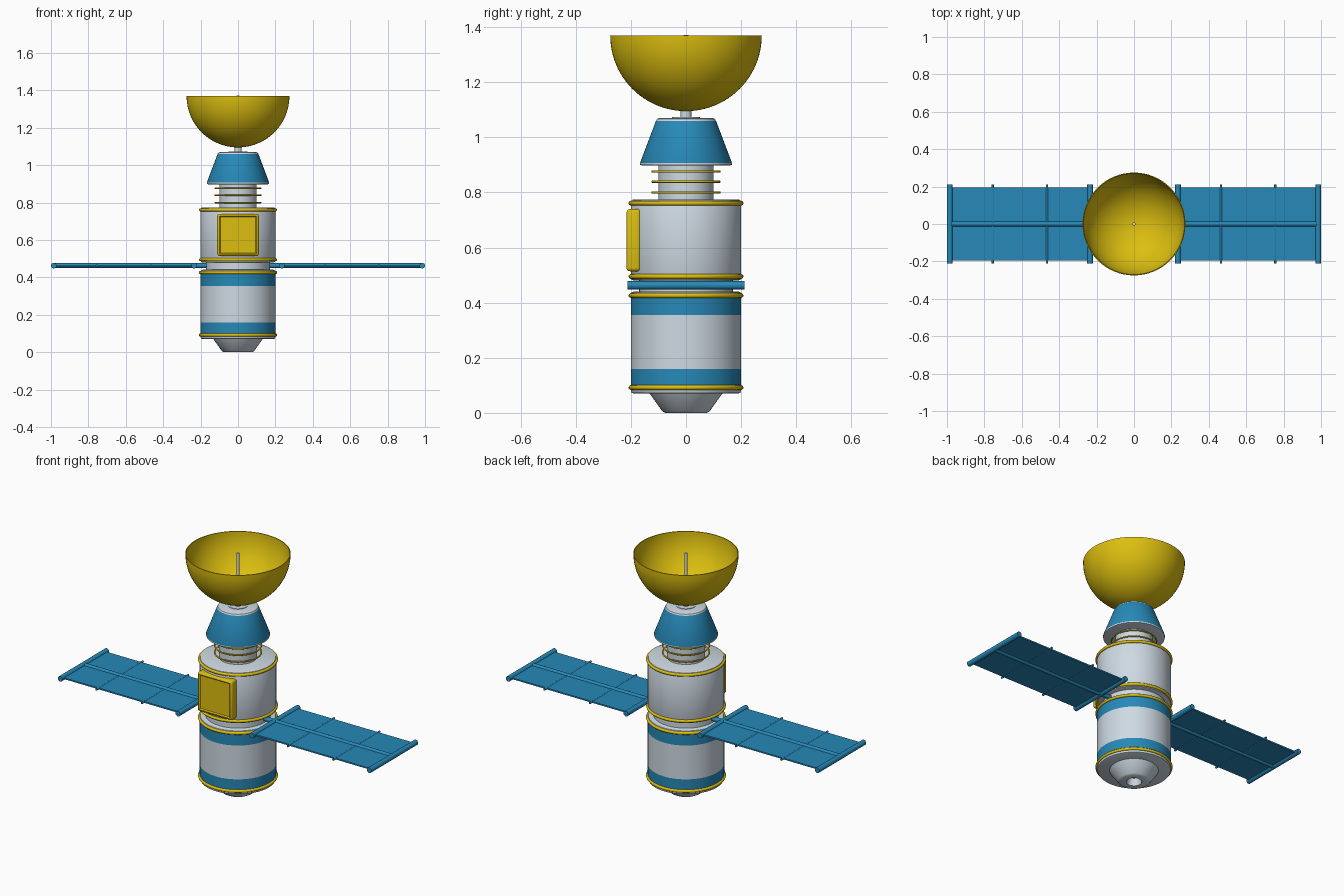
import bpy, bmesh, math
from mathutils import Matrix

if "Cube" in bpy.data.objects:
    bpy.data.objects.remove(bpy.data.objects["Cube"])


def material(name, rgb):
    m = bpy.data.materials.new(name)
    m.diffuse_color = (*rgb, 1)
    m.use_nodes = True
    m.node_tree.nodes["Principled BSDF"].inputs["Base Color"].default_value = m.diffuse_color
    return m


GREY = material("grey", (0.62, 0.70, 0.77))
BLUE = material("blue", (0.02, 0.25, 0.48))
GOLD = material("gold", (0.72, 0.52, 0.005))


def finish(name, bm, mats):
    bmesh.ops.recalc_face_normals(bm, faces=bm.faces)
    mesh = bpy.data.meshes.new(name)
    bm.to_mesh(mesh)
    bm.free()
    ob = bpy.data.objects.new(name, mesh)
    bpy.context.collection.objects.link(ob)
    for m in mats:
        mesh.materials.append(m)
    bpy.ops.object.select_all(action='DESELECT')
    ob.select_set(True)
    bpy.context.view_layer.objects.active = ob
    bpy.ops.object.shade_smooth_by_angle(angle=math.radians(35))
    return ob


def lathe(name, profile, mats, accent=(), sides=64):
    """Revolve (radius, z) points; segments listed in accent use the second material."""
    bm = bmesh.new()
    rings = []
    for r, z in profile:
        if r == 0:
            rings.append([bm.verts.new((0, 0, z))] * sides)
        else:
            rings.append([bm.verts.new((r * math.cos(2 * math.pi * i / sides),
                                        r * math.sin(2 * math.pi * i / sides), z))
                          for i in range(sides)])
    for k, (a, b) in enumerate(zip(rings, rings[1:])):
        for i in range(sides):
            j = (i + 1) % sides
            f = bm.faces.new(list(dict.fromkeys((a[i], a[j], b[j], b[i]))))
            f.material_index = int(k in accent)
    return finish(name, bm, mats)


def ring(name, z, major, minor):
    n = 12
    pts = [(major + minor * math.cos(2 * math.pi * k / n),
            z + minor * math.sin(2 * math.pi * k / n)) for k in range(n + 1)]
    ob = lathe(name, pts, [GOLD])
    bm = bmesh.new()
    bm.from_mesh(ob.data)
    bmesh.ops.remove_doubles(bm, verts=bm.verts, dist=1e-5)
    bmesh.ops.recalc_face_normals(bm, faces=bm.faces)
    bm.to_mesh(ob.data)
    bm.free()


def box(name, centre, size, mat, bevel=0.0, inset=False):
    bm = bmesh.new()
    bmesh.ops.create_cube(bm, size=1, matrix=Matrix.Translation(centre) @ Matrix.Diagonal((*size, 1)))
    if bevel:
        bmesh.ops.bevel(bm, geom=bm.edges[:], offset=bevel, segments=3, profile=0.5, affect='EDGES')
    if inset:
        front = min(bm.faces, key=lambda f: f.calc_center_median().y)
        bmesh.ops.inset_region(bm, faces=[front], thickness=0.008)
        bmesh.ops.translate(bm, verts=front.verts, vec=(0, 0.006, 0))
    return finish(name, bm, [mat])


def bar(name, centre, length, radius, axis, mat):
    bm = bmesh.new()
    rot = {'X': Matrix.Rotation(math.pi / 2, 4, 'Y'),
           'Y': Matrix.Rotation(math.pi / 2, 4, 'X'), 'Z': Matrix()}[axis]
    bmesh.ops.create_cone(bm, cap_ends=True, segments=20, radius1=radius, radius2=radius,
                          depth=length, matrix=Matrix.Translation(centre) @ rot)
    return finish(name, bm, [mat])


# Hull sections, stacked from the bottom
lathe("engine_nozzle", [(0, 0.045), (0.03, 0.04), (0.042, 0.0), (0.075, 0.0), (0.086, 0.006),
                        (0.132, 0.07), (0.132, 0.085), (0, 0.085)], [GREY])
lathe("lower_hull", [(0, 0.07), (0.19, 0.07), (0.197, 0.073), (0.2, 0.08), (0.2, 0.09), (0.2, 0.16),
                     (0.2, 0.355), (0.2, 0.425), (0.2, 0.43), (0.197, 0.438), (0.19, 0.441),
                     (0, 0.441)], [GREY, BLUE], accent=(4, 6))
lathe("waist", [(0, 0.43), (0.17, 0.43), (0.17, 0.49), (0, 0.49)], [GREY])
lathe("upper_hull", [(0, 0.48), (0.19, 0.48), (0.197, 0.483), (0.2, 0.49), (0.2, 0.765),
                     (0.197, 0.772), (0.19, 0.775), (0, 0.775)], [GREY])
lathe("neck", [(0, 0.77), (0.1, 0.77), (0.1, 0.91), (0, 0.91)], [GREY])
lathe("top_cone", [(0, 0.898), (0.16, 0.898), (0.166, 0.9), (0.167, 0.907), (0.109, 1.06),
                   (0.105, 1.067), (0.098, 1.07), (0, 1.07)], [GREY, BLUE], accent=(3,))

# Gold trim rings
for i, z in enumerate((0.092, 0.426, 0.495, 0.761)):
    ring(f"hull_ring_{i + 1}", z, 0.2, 0.0085)
for i, z in enumerate((0.8, 0.839, 0.876)):
    ring(f"neck_ring_{i + 1}", z, 0.122, 0.004)

# Dish with its post and feed rod
R, T = 0.275, 0.005
steps = 24
arc = [math.pi / 2 * k / steps for k in range(steps + 1)]
outer = [(R * math.sin(a), 1.37 - R * math.cos(a)) for a in arc]
inner = [((R - T) * math.sin(a), 1.37 - (R - T) * math.cos(a)) for a in reversed(arc)]
inner[-1] = (0, inner[-1][1])
lathe("dish", outer + inner, [GOLD])
lathe("dish_collar", [(0, 1.065), (0.05, 1.065), (0.05, 1.073), (0.02, 1.073), (0.02, 1.099),
                      (0, 1.099)], [GREY])
bar("feed_rod", (0, 0, 1.235), 0.274, 0.009, 'Z', GREY)

# Equipment box on the front
box("front_box", (0, -0.19, 0.627), (0.222, 0.052, 0.226), GOLD, bevel=0.012, inset=True)

# Solar wings, one per side
ZP = 0.463
for side, s in (("right", 1), ("left", -1)):
    box(f"{side}_solar_panel", (s * 0.61, 0, ZP), (0.75, 0.39, 0.008), BLUE)
    bar(f"{side}_wing_spar", (s * 0.57, 0, ZP), 0.83, 0.013, 'X', BLUE)
    for part, x, r in (("inner_end", 0.235, 0.015), ("outer_end", 0.985, 0.015),
                       ("rib_1", 0.465, 0.006), ("rib_2", 0.755, 0.006)):
        bar(f"{side}_wing_{part}", (s * x, 0, ZP), 0.424, r, 'Y', BLUE)
